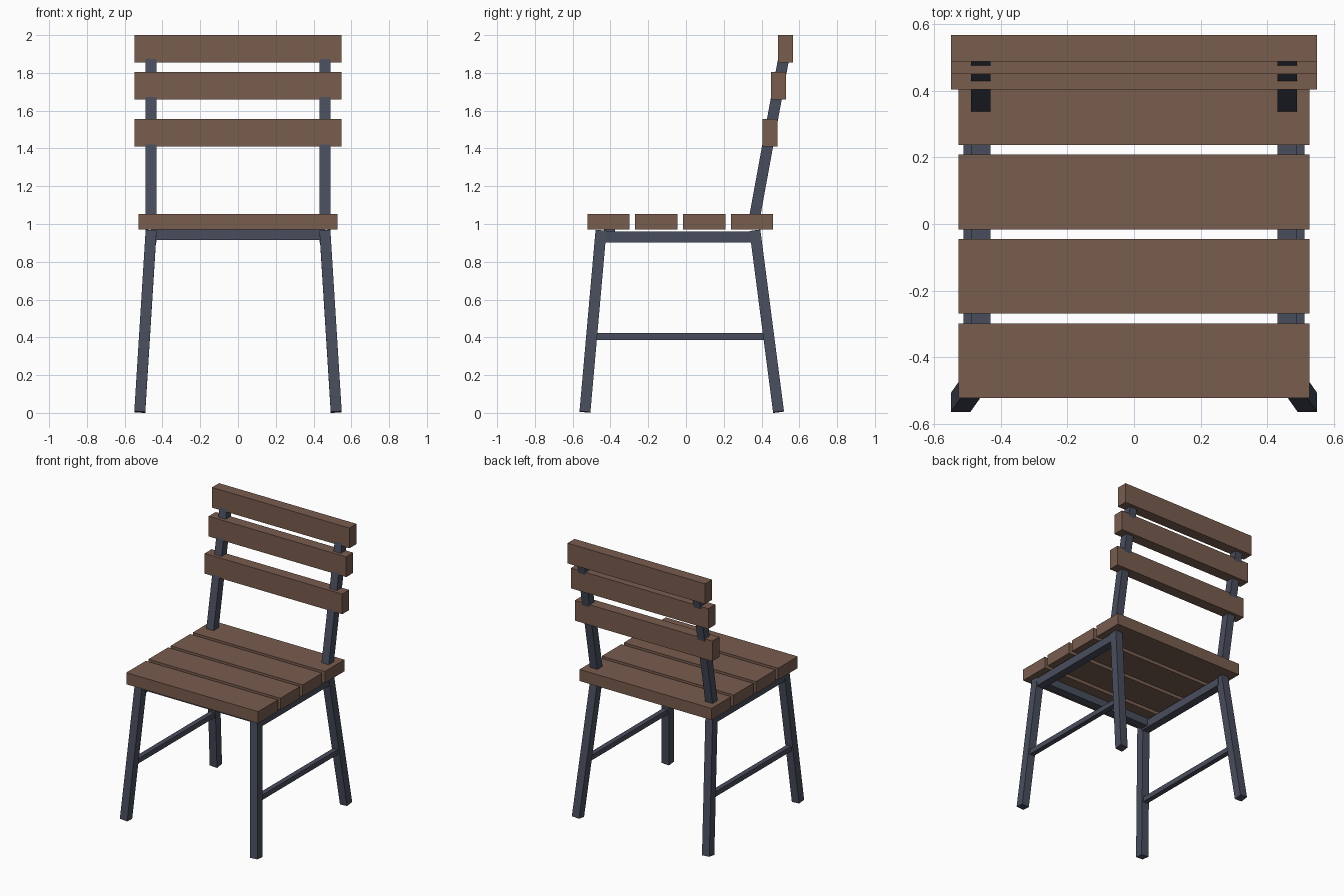
import bpy
import bmesh
from mathutils import Matrix, Vector

default = bpy.data.objects.get("Cube")
if default:
    bpy.data.objects.remove(default, do_unlink=True)


def make_material(name, colour):
    mat = bpy.data.materials.new(name)
    mat.use_nodes = True
    mat.diffuse_color = colour
    mat.node_tree.nodes["Principled BSDF"].inputs["Base Color"].default_value = colour
    return mat


wood = make_material("brown wood", (0.19, 0.109, 0.078, 1))
metal = make_material("dark grey metal", (0.066, 0.075, 0.108, 1))


def add_box(name, size, matrix, mat):
    """Box of the given size, placed by a matrix."""
    bm = bmesh.new()
    bmesh.ops.create_cube(bm, size=1, matrix=matrix @ Matrix.Diagonal((*size, 1)))
    mesh = bpy.data.meshes.new(name)
    bm.to_mesh(mesh)
    bm.free()
    mesh.materials.append(mat)
    obj = bpy.data.objects.new(name, mesh)
    bpy.context.collection.objects.link(obj)


def add_beam(name, start, end, width):
    """Square bar between two points, cut square at its ends."""
    start, end = Vector(start), Vector(end)
    along = (end - start).normalized()
    side = Vector((1, 0, 0))
    side = (side - along * side.dot(along)).normalized()
    matrix = Matrix((side, along.cross(side), along)).transposed().to_4x4()
    matrix.translation = (start + end) / 2
    add_box(name, (width, width, (end - start).length), matrix, metal)


# Seat slats, front to back
for i in range(4):
    place = Matrix.Translation((0, -0.41 + 0.253 * i, 1.012))
    add_box(f"seat_slat_{i + 1}", (1.054, 0.224, 0.084), place, wood)

# Backrest slats, bottom to top
for i, (y, z) in enumerate([(0.444, 1.482), (0.49, 1.733), (0.527, 1.927)]):
    add_box(f"back_slat_{i + 1}", (1.098, 0.08, 0.146), Matrix.Translation((0, y, z)), wood)

# Frame sides
for label, s in (("left", 1), ("right", -1)):
    add_beam(f"front_leg_{label}", (s * 0.52, -0.535, 0.005), (s * 0.46, -0.45, 0.965), 0.058)
    add_beam(f"back_leg_{label}", (s * 0.52, 0.49, 0.005), (s * 0.46, 0.365, 0.965), 0.058)
    add_beam(f"back_upright_{label}", (s * 0.46, 0.352, 0.975), (s * 0.46, 0.525, 1.92), 0.058)
    add_beam(f"seat_rail_{label}", (s * 0.46, -0.44, 0.93), (s * 0.46, 0.36, 0.93), 0.058)
    add_beam(f"stretcher_{label}", (s * 0.494, -0.5, 0.404), (s * 0.494, 0.437, 0.404), 0.036)

# Crossbar under the front of the seat
add_box("front_crossbar", (0.92, 0.058, 0.056), Matrix.Translation((0, -0.405, 0.942)), metal)
